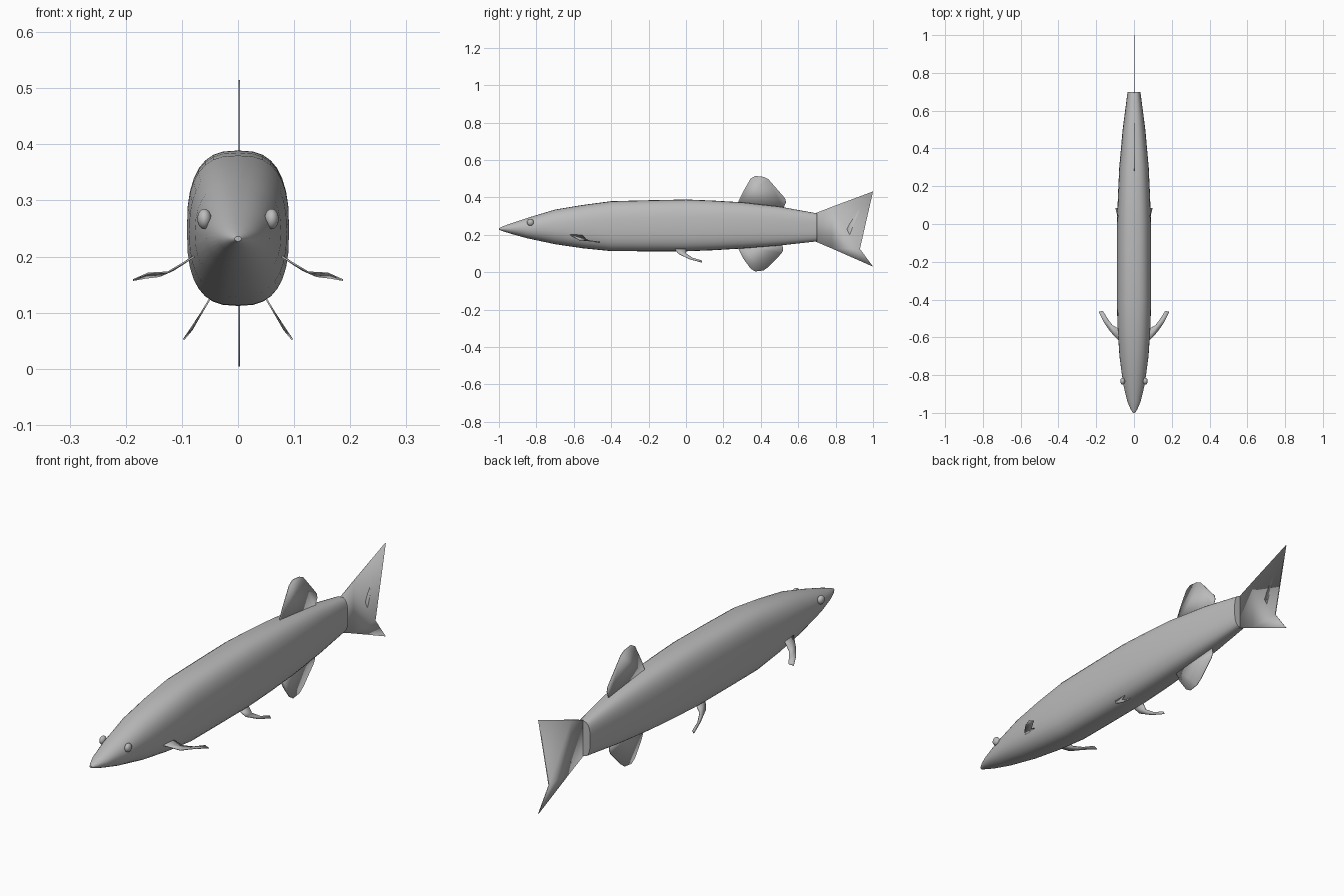
import bpy, bmesh, math

default = bpy.data.objects.get("Cube")
if default:
    bpy.data.objects.remove(default)

grey = bpy.data.materials.new("fish_grey")
grey.use_nodes = True
COLOR = (0.5, 0.5, 0.5, 1)
grey.diffuse_color = COLOR
grey.node_tree.nodes["Principled BSDF"].inputs["Base Color"].default_value = COLOR


def make_object(name, bm, angle=50):
    bmesh.ops.recalc_face_normals(bm, faces=bm.faces)
    mesh = bpy.data.meshes.new(name)
    bm.to_mesh(mesh)
    bm.free()
    mesh.materials.append(grey)
    obj = bpy.data.objects.new(name, mesh)
    bpy.context.collection.objects.link(obj)
    bpy.ops.object.select_all(action="DESELECT")
    obj.select_set(True)
    bpy.context.view_layer.objects.active = obj
    bpy.ops.object.shade_smooth_by_angle(angle=math.radians(angle))
    return obj


def thicken(obj):
    mod = obj.modifiers.new("thickness", "SOLIDIFY")
    mod.thickness = 0.003
    mod.offset = 0


def power(v, e):
    return math.copysign(abs(v) ** e, v)


# Body: lofted rounded-box rings (y, bottom, top, half width, squareness)
SECTIONS = [
    (-1.0, .227, .236, .006, 2), (-.98, .22, .245, .018, 2), (-.94, .207, .26, .035, 2),
    (-.85, .182, .29, .057, 2.1), (-.7, .15, .335, .077, 2.3), (-.55, .128, .36, .087, 2.5),
    (-.4, .113, .38, .091, 2.7), (-.2, .112, .385, .091, 2.7), (0, .112, .389, .09, 2.7),
    (.15, .118, .383, .085, 2.7), (.3, .127, .374, .078, 2.7), (.5, .143, .351, .06, 2.7),
    (.7, .165, .315, .034, 2.8),
]
SIDES = 32
bm = bmesh.new()
rings = []
for y, low, high, half, square in SECTIONS:
    ring = []
    for i in range(SIDES):
        a = math.tau * i / SIDES
        x = half * power(math.cos(a), 2 / square)
        z = (low + high) / 2 + (high - low) / 2 * power(math.sin(a), 2 / square)
        ring.append(bm.verts.new((x, y, z)))
    rings.append(ring)
for r0, r1 in zip(rings, rings[1:]):
    for i in range(SIDES):
        j = (i + 1) % SIDES
        bm.faces.new((r0[i], r0[j], r1[j], r1[i]))
bm.faces.new(rings[0])
bm.faces.new(rings[-1])
make_object("body", bm)


# Middle fins: flat outlines in the y-z plane
def flat_fin(name, outline):
    bm = bmesh.new()
    face = bm.faces.new([bm.verts.new((.002, y, z)) for y, z in outline])
    bmesh.ops.triangulate(bm, faces=[face])
    thicken(make_object(name, bm))


flat_fin("back_fin", [(.28, .36), (.28, .38), (.305, .43), (.345, .5), (.37, .515), (.415, .51),
                      (.44, .498), (.53, .395), (.535, .375), (.52, .34)])
flat_fin("belly_fin", [(.28, .15), (.28, .125), (.305, .075), (.345, .02), (.37, .004), (.415, .01),
                       (.44, .028), (.51, .1), (.52, .12), (.515, .15)])
flat_fin("tail_fin", [(.69, .315), (.78, .35), (1, .432), (.93, .34), (.875, .26), (.86, .23),
                      (.875, .2), (.93, .125), (1, .03), (.78, .127), (.69, .165)])


# Paired fins: curved ribbons between a leading and a trailing edge
def ribbon_fin(name, leading, trailing):
    for side, sign in (("left", 1), ("right", -1)):
        bm = bmesh.new()
        edges = [[bm.verts.new((sign * x, y, z)) for x, y, z in e] for e in (leading, trailing)]
        a, b = edges
        for i in range(len(a) - 1):
            bm.faces.new((a[i], a[i + 1], b[i + 1], b[i]))
        thicken(make_object(f"{side}_{name}", bm))


ribbon_fin("chest_fin",
           [(.078, -.62, .2), (.125, -.57, .172), (.16, -.52, .17), (.187, -.465, .158)],
           [(.08, -.555, .2), (.115, -.535, .176), (.14, -.5, .165), (.165, -.46, .162)])
ribbon_fin("hip_fin",
           [(.05, -.06, .125), (.066, -.04, .098), (.082, .02, .07), (.097, .085, .052)],
           [(.05, 0, .125), (.065, 0, .1), (.08, .035, .077), (.09, .085, .062)])

# Eyes
for side, sign in (("left", 1), ("right", -1)):
    bm = bmesh.new()
    bmesh.ops.create_uvsphere(bm, u_segments=20, v_segments=12, radius=.018)
    for v in bm.verts:
        v.co.x = v.co.x * .7 + sign * .06
        v.co.y -= .832
        v.co.z += .267
    make_object(f"{side}_eye", bm)
